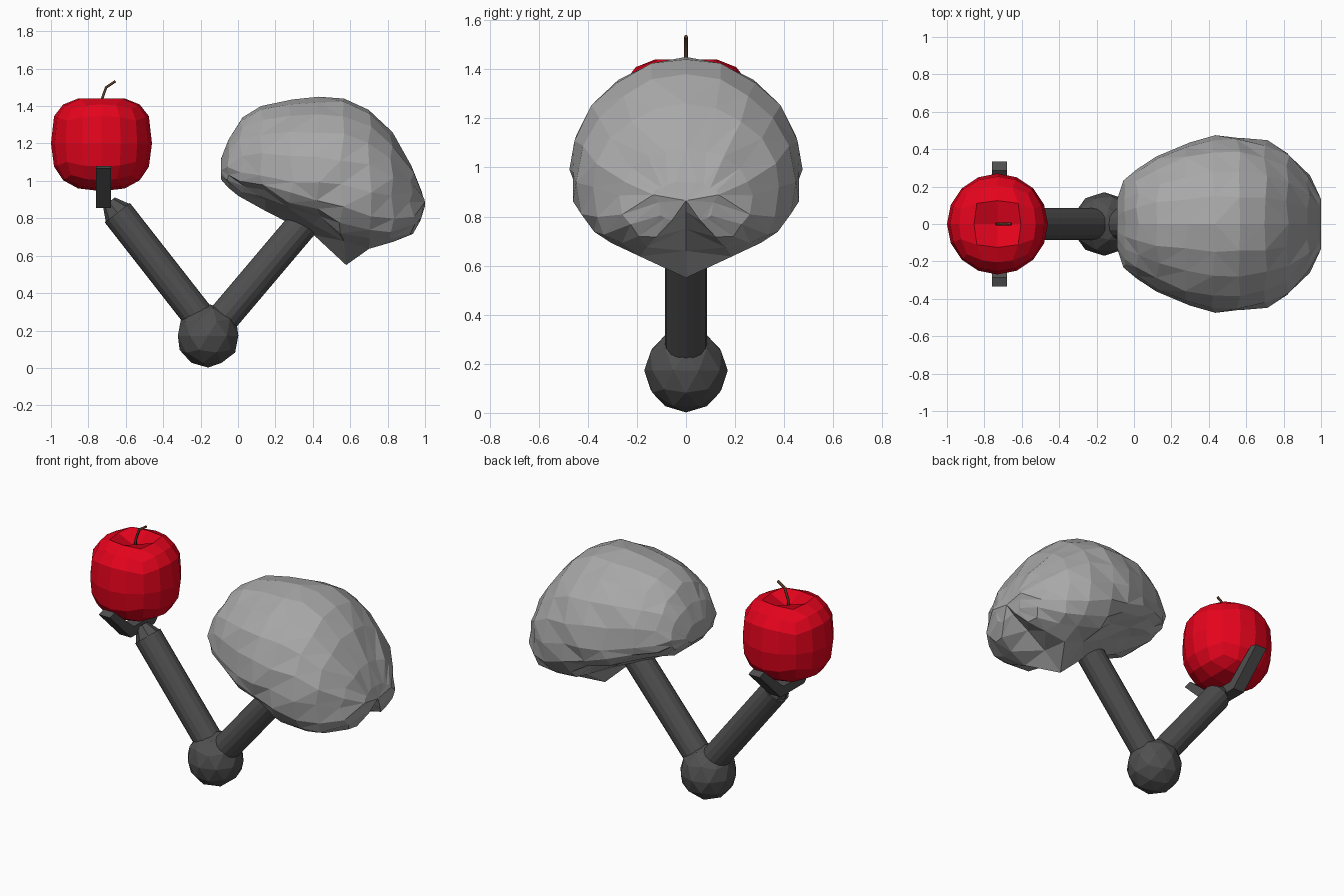
import bpy, bmesh, math, random
from mathutils import Vector

if "Cube" in bpy.data.objects:
    bpy.data.objects.remove(bpy.data.objects["Cube"])

random.seed(4)


def material(name, rgb):
    m = bpy.data.materials.new(name)
    m.diffuse_color = (*rgb, 1)
    m.use_nodes = True
    m.node_tree.nodes["Principled BSDF"].inputs["Base Color"].default_value = m.diffuse_color
    return m


DARK = material("dark grey", (0.08, 0.08, 0.08))
GREY = material("light grey", (0.39, 0.39, 0.39))
RED = material("red", (0.79, 0.001, 0.012))
BROWN = material("brown", (0.10, 0.045, 0.02))


def finish(bm, name, mat):
    bmesh.ops.recalc_face_normals(bm, faces=bm.faces)
    me = bpy.data.meshes.new(name)
    bm.to_mesh(me)
    bm.free()
    me.materials.append(mat)
    ob = bpy.data.objects.new(name, me)
    bpy.context.collection.objects.link(ob)
    return ob


def rod(name, a, b, r1, r2, sides, mat):
    a, b = Vector(a), Vector(b)
    bm = bmesh.new()
    bmesh.ops.create_cone(bm, cap_ends=True, segments=sides, radius1=r1,
                          radius2=r2, depth=(b - a).length)
    rot = (b - a).to_track_quat('Z', 'Y')
    for v in bm.verts:
        v.co = rot @ v.co + (a + b) / 2
    return finish(bm, name, mat)


# elbow ball
bm = bmesh.new()
bmesh.ops.create_icosphere(bm, subdivisions=2, radius=0.17)
bmesh.ops.translate(bm, verts=bm.verts, vec=(-0.16, 0, 0.172))
finish(bm, "elbow_joint", DARK)

# two arms and the tapered wrist
rod("support_arm", (-0.14, 0, 0.195), (0.44, 0, 0.88), 0.085, 0.085, 16, DARK)
rod("reaching_arm", (-0.16, 0, 0.21), (-0.645, 0, 0.83), 0.085, 0.085, 16, DARK)
rod("wrist", (-0.64, 0, 0.823), (-0.69, 0, 0.887), 0.083, 0.04, 8, DARK)

# gripper: half profile mirrored in y and extruded along x
half = [(0.12, 0.855), (0.335, 1.065), (0.285, 1.08), (0.09, 0.915)]
profile = half + [(-y, z) for y, z in reversed(half)]
bm = bmesh.new()
face = bm.faces.new([bm.verts.new((-0.76, y, z)) for y, z in profile])
ext = bmesh.ops.extrude_face_region(bm, geom=[face])
bmesh.ops.translate(bm, vec=(0.08, 0, 0),
                    verts=[v for v in ext["geom"] if isinstance(v, bmesh.types.BMVert)])
finish(bm, "gripper", DARK)

# apple: subdivided cube rounded to a squarish ball with a shallow dimple on top
bm = bmesh.new()
bmesh.ops.create_cube(bm, size=2)
bmesh.ops.subdivide_edges(bm, edges=bm.edges, cuts=3, use_grid_fill=True)
for v in bm.verts:
    d = Vector([math.tan(c * math.pi / 4) for c in v.co]).normalized()
    rho = math.hypot(d.x, d.y)
    s = 0.27 * rho ** 0.8 / rho if rho > 1e-4 else 0
    z = math.copysign(abs(d.z) ** (0.58 if d.z > 0 else 0.75), d.z) * 0.255
    if d.z > 0.99:
        z = 0.18
    elif d.z > 0.84:
        z = 0.24
    v.co = (-0.73 + d.x * s, d.y * s, 1.2 + z)
finish(bm, "apple", RED)

# bent stem
cu = bpy.data.curves.new("apple_stem", 'CURVE')
cu.dimensions = '3D'
cu.bevel_depth = 0.008
cu.bevel_resolution = 1
cu.use_fill_caps = True
sp = cu.splines.new('POLY')
path = [(-0.735, 1.36), (-0.73, 1.43), (-0.705, 1.50), (-0.655, 1.533)]
sp.points.add(len(path) - 1)
for p, (x, z) in zip(sp.points, path):
    p.co = (x, 0, z, 1)
cu.materials.append(BROWN)
bpy.context.collection.objects.link(bpy.data.objects.new("apple_stem", cu))

# brain stations: x, bottom z, widest z, top z, half width, bottom z on the centre line
stations = [
    (-0.09, 1.01, 1.06, 1.12, 0.13, 1.01),
    (-0.05, 0.96, 1.07, 1.23, 0.23, 0.96),
    (0.02, 0.92, 1.05, 1.34, 0.29, 0.92),
    (0.13, 0.88, 1.04, 1.40, 0.365, 0.84),
    (0.28, 0.83, 1.00, 1.435, 0.44, 0.78),
    (0.42, 0.76, 0.98, 1.45, 0.47, 0.71),
    (0.56, 0.67, 0.97, 1.44, 0.475, 0.55),
    (0.70, 0.635, 0.95, 1.38, 0.445, 0.66),
    (0.82, 0.64, 0.92, 1.26, 0.385, 0.75),
    (0.93, 0.69, 0.89, 1.08, 0.27, 0.82),
    (1.00, 0.78, 0.88, 0.94, 0.13, 0.865),
]
STEPS = 10      # steps from the bottom centre to the top centre on one side


def half_section(st, inner, last):
    x, zb, zm, zt, w, zc = st
    pts = []
    for k in range(STEPS + 1):
        a = math.pi * k / STEPS - math.pi / 2
        power = 1.0                          # boxier underside, more so at the rear
        if a < 0:
            power = 0.68 if 0.5 < x < 0.95 else 0.8
        y = w * max(0, math.cos(a)) ** power
        s = math.copysign(abs(math.sin(a)) ** min(1, power + 0.1), a)
        z = zm + s * ((zt - zm) if s > 0 else (zm - zb))
        if k == 0:
            z = zc
        elif k == 1:
            z += (zc - zb) * 0.12
        rough = 0.014 if a < 0.2 else 0.009   # folds are deeper low down
        if x < 0:
            rough = 0.006
        dx = random.uniform(-1.4, 1.4) * rough if inner else 0
        if last and k > 0:
            dx = -0.3 * abs(z - zm)           # rear face rounds inwards
        if 0 < k < STEPS:
            y += random.uniform(-rough, rough * 0.5)
            z += random.uniform(-rough, rough)
        pts.append((x + dx, max(0, y), z))
    return pts


bm = bmesh.new()
rings = []
end = len(stations) - 1
for i, st in enumerate(stations):
    right = half_section(st, 0 < i < end, i == end)
    left = [(x, -y, z) for x, y, z in reversed(right[1:-1])]
    rings.append([bm.verts.new(p) for p in right + left])
n = 2 * STEPS
for a, b in zip(rings, rings[1:]):
    for k in range(n):
        j = (k + 1) % n
        bm.faces.new((a[k], a[j], b[j], b[k]))
for ring in (rings[0], rings[-1]):
    bm.faces.new(ring)
bmesh.ops.triangulate(bm, faces=bm.faces)
finish(bm, "brain", GREY)
